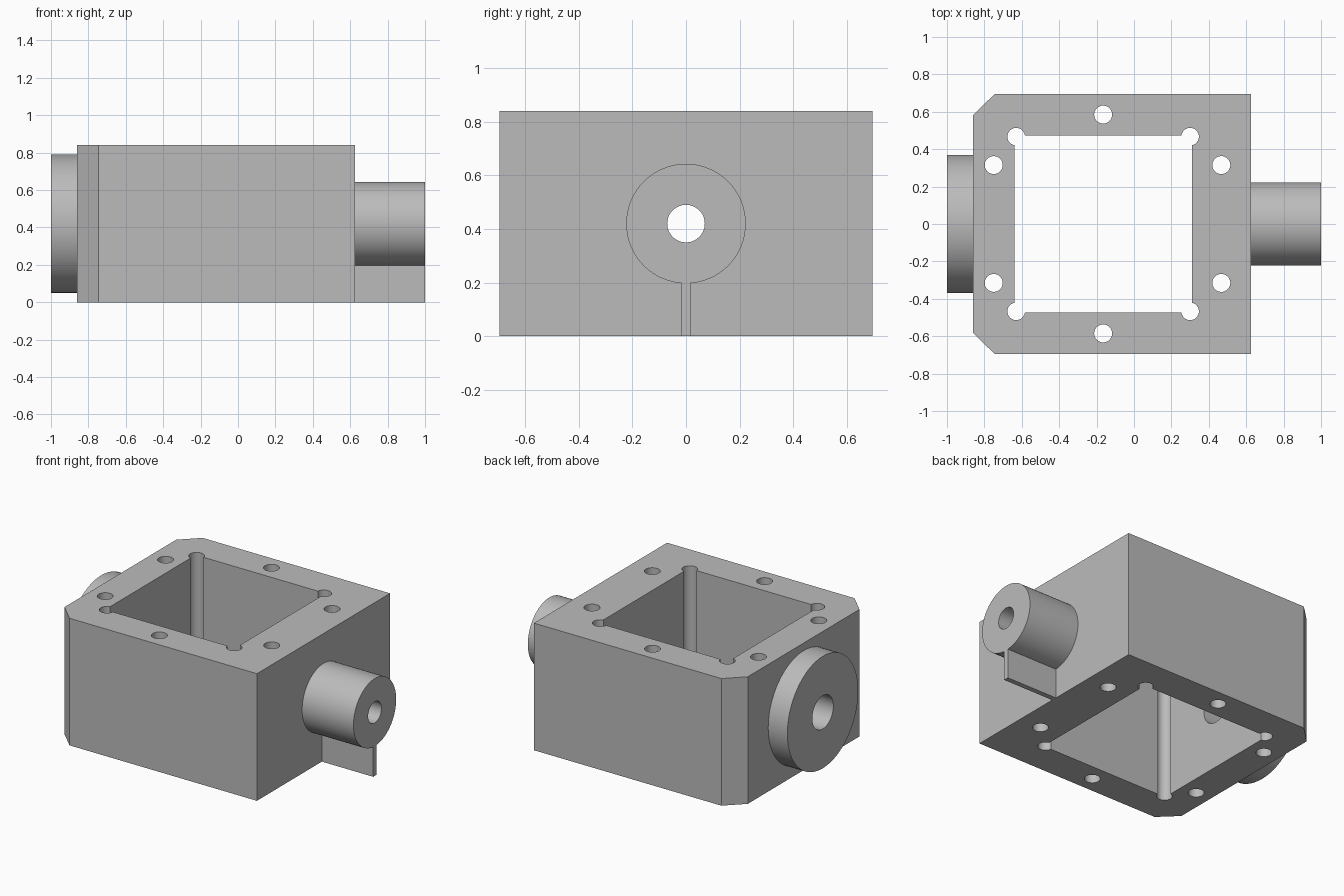
import bpy, bmesh, math
from mathutils import Matrix

if "Cube" in bpy.data.objects:
    bpy.data.objects.remove(bpy.data.objects["Cube"])

grey = bpy.data.materials.new("machined grey")
grey.diffuse_color = (0.5, 0.5, 0.5, 1)
grey.use_nodes = True
grey.node_tree.nodes["Principled BSDF"].inputs["Base Color"].default_value = grey.diffuse_color
AXIS_Z = 0.42


def add(name, bm):
    bmesh.ops.recalc_face_normals(bm, faces=bm.faces[:])
    me = bpy.data.meshes.new(name)
    bm.to_mesh(me)
    bm.free()
    me.materials.append(grey)
    ob = bpy.data.objects.new(name, me)
    bpy.context.collection.objects.link(ob)
    return ob


def prism(name, outline, z0, z1):
    bm = bmesh.new()
    face = bm.faces.new([bm.verts.new((x, y, z0)) for x, y in outline])
    ext = bmesh.ops.extrude_face_region(bm, geom=[face])
    verts = [g for g in ext["geom"] if isinstance(g, bmesh.types.BMVert)]
    bmesh.ops.translate(bm, verts=verts, vec=(0, 0, z1 - z0))
    return add(name, bm)


def block(name, x0, x1, y, z0, z1):
    return prism(name, [(x0, -y), (x1, -y), (x1, y), (x0, y)], z0, z1)


def drill(name, x, y, r):
    bm = bmesh.new()
    bmesh.ops.create_cone(bm, cap_ends=True, segments=32, radius1=r, radius2=r,
                          depth=1.2, matrix=Matrix.Translation((x, y, AXIS_Z)))
    return add(name, bm)


def shaft(name, x0, x1, r, segments=64):
    bm = bmesh.new()
    m = Matrix.Translation(((x0 + x1) / 2, 0, AXIS_Z)) @ Matrix.Rotation(math.pi / 2, 4, "Y")
    bmesh.ops.create_cone(bm, cap_ends=True, segments=segments, radius1=r, radius2=r,
                          depth=x1 - x0, matrix=m)
    return add(name, bm)


def combine(target, tool, operation):
    mod = target.modifiers.new(tool.name, "BOOLEAN")
    mod.operation = operation
    mod.solver = "EXACT"
    mod.object = tool
    bpy.context.view_layer.objects.active = target
    bpy.ops.object.modifier_apply(modifier=mod.name)
    bpy.data.objects.remove(tool, do_unlink=True)


# Body with two chamfered vertical corners
housing = prism("housing", [(-0.745, -0.695), (0.625, -0.695), (0.625, 0.695),
                            (-0.745, 0.695), (-0.86, 0.583), (-0.86, -0.583)], 0, 0.84)

# Round flange, shaft boss and its support rib
combine(housing, shaft("flange", -1.0, -0.82, 0.37), "UNION")
combine(housing, shaft("boss", 0.58, 1.0, 0.223), "UNION")
combine(housing, block("rib", 0.58, 1.0, 0.017, 0, 0.25), "UNION")

# Open cavity with relieved corners
combine(housing, block("cavity", -0.64, 0.31, 0.473, -0.2, 1.1), "DIFFERENCE")
for side in (-1, 1):
    for x in (-0.63, 0.30):
        combine(housing, drill("corner_relief", x, side * 0.467, 0.047), "DIFFERENCE")
    # Bolt holes through the rim
    for x, y in ((-0.75, 0.315), (0.467, 0.315), (-0.165, 0.585)):
        combine(housing, drill("bolt_hole", x, side * y, 0.048), "DIFFERENCE")

# Shaft bores through both end walls
combine(housing, shaft("flange_bore", -1.1, -0.4, 0.11, 48), "DIFFERENCE")
combine(housing, shaft("boss_bore", 0.1, 1.1, 0.07, 48), "DIFFERENCE")

bpy.ops.object.select_all(action="DESELECT")
housing.select_set(True)
bpy.context.view_layer.objects.active = housing
bpy.ops.object.shade_smooth_by_angle(angle=math.radians(30))
